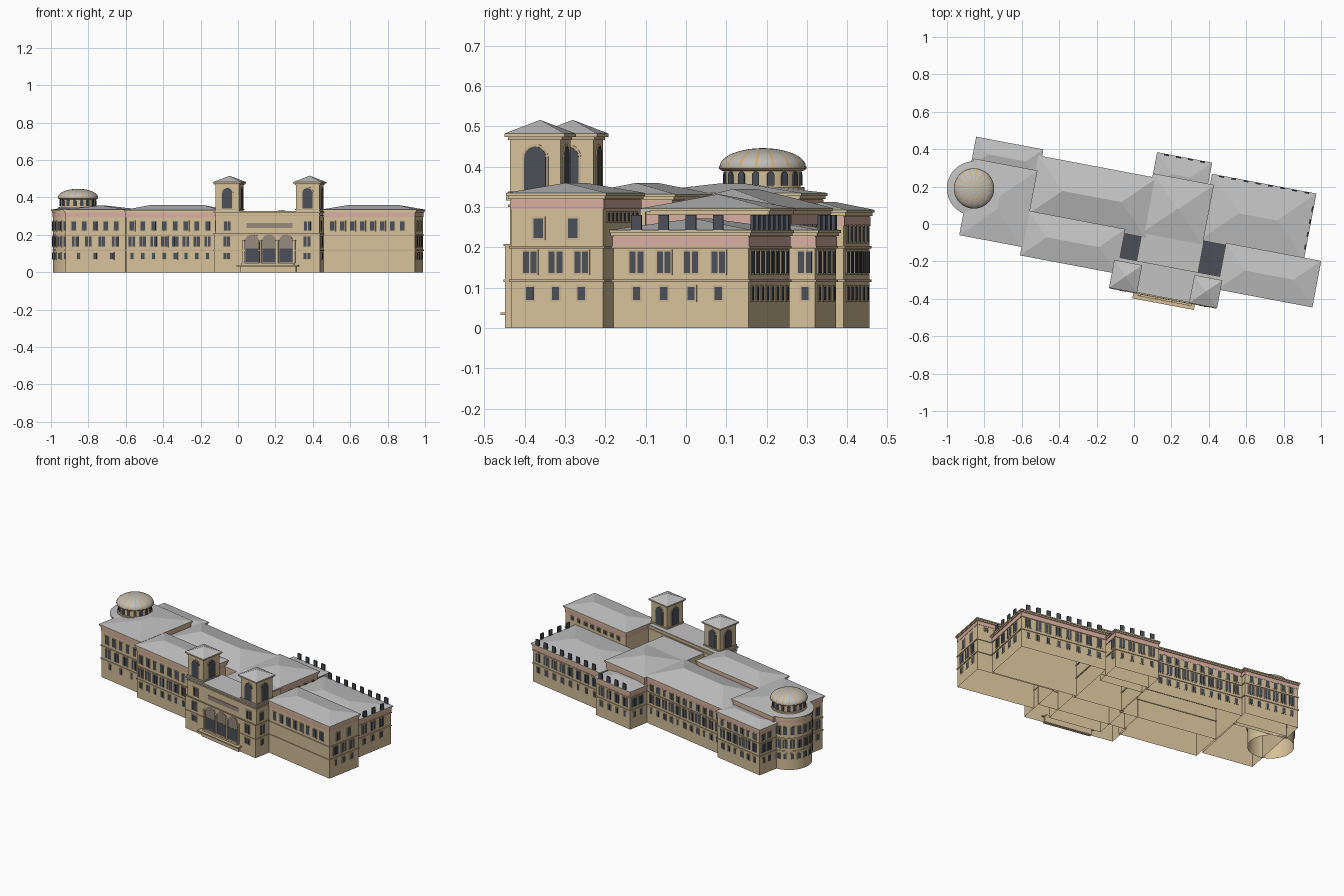
import bpy, bmesh, math
from mathutils import Vector

TURN = math.radians(-10.7)
cube = bpy.data.objects.get("Cube")
if cube:
    bpy.data.objects.remove(cube)


def material(name, r, g, b):
    m = bpy.data.materials.new(name)
    m.use_nodes = True
    m.diffuse_color = (r, g, b, 1)
    m.node_tree.nodes["Principled BSDF"].inputs["Base Color"].default_value = (r, g, b, 1)
    return m


WALL = material("sandstone", .67, .53, .32)
TRIM = material("trim stone", .58, .45, .28)
PINK = material("pink frieze", .68, .42, .35)
ROOF = material("grey roof", .54, .54, .54)
GLASS = material("dark glass", .07, .08, .095)
DOME = material("dome lead", .52, .51, .47)
RIB = material("dome rib", .66, .42, .18)
PANEL = material("shaded panel", .30, .25, .19)


def finish(name, bm, *mats):
    """Turn a bmesh into a named object, turned to the site angle."""
    bmesh.ops.recalc_face_normals(bm, faces=bm.faces)
    me = bpy.data.meshes.new(name)
    bm.to_mesh(me)
    bm.free()
    for m in mats:
        me.materials.append(m)
    ob = bpy.data.objects.new(name, me)
    ob.rotation_euler.z = TURN
    bpy.context.collection.objects.link(ob)
    return ob


def skin(bm, loops, first=True, last=True):
    """Skin a stack of matching loops, with optional end caps."""
    rows = [[bm.verts.new(p) for p in loop] for loop in loops]
    if first:
        bm.faces.new(rows[0][::-1])
    if last:
        bm.faces.new(rows[-1])
    for a, b in zip(rows, rows[1:]):
        for i in range(len(a)):
            j = (i + 1) % len(a)
            bm.faces.new((a[i], a[j], b[j], b[i]))


def rect(u0, u1, v0, v1, z, d=0):
    return [(u0 - d, v0 - d, z), (u1 + d, v0 - d, z), (u1 + d, v1 + d, z), (u0 - d, v1 + d, z)]


def solid(name, mat, *boxes, bottom=True):
    bm = bmesh.new()
    for *plan, z0, z1 in boxes:
        skin(bm, [rect(*plan, z0), rect(*plan, z1)], bottom)
    return finish(name, bm, mat)


def bands(name, mat, plan, d, *heights):
    """Raised string courses round a rectangular plan."""
    bm = bmesh.new()
    for z0, z1 in heights:
        skin(bm, [rect(*plan, z0), rect(*plan, z0, d), rect(*plan, z1, d), rect(*plan, z1)], False, False)
    return finish(name, bm, mat)


def plate(bm, p, n, w, z0, z1, depth=.005, arch=False):
    """Thin upright panel on a wall, with an optional round head."""
    n = Vector((n[0], n[1], 0))
    t = Vector((-n.y, n.x, 0))
    h = w / 2
    shape = [(-h, z0), (h, z0)]
    if arch:
        shape += [(h * math.cos(k * math.pi / 10), z1 - h + h * math.sin(k * math.pi / 10)) for k in range(11)]
    else:
        shape += [(h, z1), (-h, z1)]
    base = [Vector((p[0], p[1], z)) + t * s for s, z in shape]
    skin(bm, [[q + n * .0004 for q in base], [q + n * depth for q in base]])


def hip_roof(name, u0, u1, v0, v1, z, ridge):
    """Hipped roof with the ridge along the longer side."""
    bm = bmesh.new()
    h = min(u1 - u0, v1 - v0) / 2
    c = [bm.verts.new(p) for p in rect(u0, u1, v0, v1, z)]
    bm.faces.new(c[::-1])
    if u1 - u0 > v1 - v0:
        a, b = bm.verts.new((u0 + h, v0 + h, ridge)), bm.verts.new((u1 - h, v0 + h, ridge))
        loops = [(c[0], c[1], b, a), (c[1], c[2], b), (c[2], c[3], a, b), (c[3], c[0], a)]
    else:
        a, b = bm.verts.new((u0 + h, v0 + h, ridge)), bm.verts.new((u0 + h, v1 - h, ridge))
        loops = [(c[0], c[1], a), (c[1], c[2], b, a), (c[2], c[3], b), (c[3], c[0], a, b)]
    for f in loops:
        bm.faces.new(f)
    return finish(name, bm, ROOF)


INSET = .01
GROUND, MIDDLE, TOP = (.07, .102, .018, 1), (.137, .19, .015, 2), (.223, .272, .024, 1)
LOW_TOP, PROUD = (.215, .252, .022, 1), (.236, .28, .026, 1)
NORMAL = {"front": (0, -1), "right": (1, 0), "back": (0, 1), "left": (-1, 0)}


def window(glass, trim, p, n, row):
    z0, z1, w, count = row
    t = (-n[1], n[0])
    if row != PROUD:
        plate(trim, p, n, w * count * 1.2 + .006, z0 - .005, z1 + .005, .003)
    for k in range(count):
        s = (k - (count - 1) / 2) * w * 1.3
        plate(glass, (p[0] + t[0] * s, p[1] + t[1] * s), n, w, z0, z1, .008 if row == PROUD else .005)


def block(name, u0, u1, v0, v1, top, ridge, rows=()):
    """Wing with string courses, frieze, eaves, roof and rows of windows.
    Each row: (side, start, end, bays, window type)."""
    w = (u0 + INSET, u1 - INSET, v0 + INSET, v1 - INSET)
    solid(name + "_walls", WALL, (*w, 0, top - .01), bottom=False)
    bands(name + "_courses", TRIM, w, .004, (.114, .121), (.197, .203))
    bands(name + "_frieze", PINK, w, .002, (top - .04, top - .016))
    bands(name + "_cornice", WALL, w, .006, (top - .015, top - .007))
    solid(name + "_eaves", WALL, (u0, u1, v0, v1, top - .007, top))
    hip_roof(name + "_roof", u0, u1, v0, v1, top, ridge)
    glass, trim = bmesh.new(), bmesh.new()
    for side, a, b, bays, row in rows:
        for i in range(bays):
            s = a + (b - a) * (i + .5) / bays
            p = {"front": (s, w[2]), "back": (s, w[3]), "left": (w[0], s), "right": (w[1], s)}[side]
            window(glass, trim, p, NORMAL[side], row)
    finish(name + "_windows", glass, GLASS)
    finish(name + "_window_frames", trim, TRIM)


def storeys(side, a, b, bays, *kinds):
    return [(side, a, b, bays, k) for k in kinds]


# Wings
block("west_wing", -.907, -.56, -.232, .185, .335, .358,
      [("front", -.87, -.60, 3, GROUND), ("front", -.88, -.59, 4, MIDDLE), ("front", -.88, -.59, 5, TOP)]
      + storeys("left", -.21, -.10, 2, GROUND, MIDDLE, TOP))
block("northwest_wing", -.916, -.55, .14, .302, .293, .312,
      storeys("back", -.89, -.575, 6, GROUND, MIDDLE, LOW_TOP)
      + storeys("left", .19, .285, 2, GROUND, MIDDLE, LOW_TOP))
block("front_range", -.568, -.04, -.278, -.035, .332, .36,
      storeys("front", -.555, -.085, 8, GROUND, MIDDLE, TOP))
block("back_range", -.572, .075, -.06, .265, .297, .345,
      storeys("back", -.55, .05, 11, GROUND, MIDDLE, LOW_TOP))
block("central_hall", .05, .381, -.04, .285, .297, .332, storeys("right", .03, .27, 4, LOW_TOP))
block("north_pavilion", .05, .35, .2, .4, .243, .258,
      storeys("back", .07, .33, 4, GROUND, MIDDLE, PROUD)
      + storeys("right", .345, .385, 1, GROUND, MIDDLE) + storeys("left", .28, .385, 2, GROUND, MIDDLE))
block("northeast_wing", .36, .928, -.02, .341, .243, .272,
      storeys("back", .38, .91, 8, GROUND, MIDDLE, PROUD)
      + storeys("right", .015, .29, 4, GROUND, MIDDLE, PROUD))
block("southeast_wing", .502, 1.02, -.261, -.008, .335, .36,
      storeys("front", .535, .97, 8, TOP) + storeys("right", -.225, -.05, 2, TOP)
      + storeys("right", -.235, -.04, 3, GROUND, MIDDLE)
      + storeys("back", .55, .98, 8, (.265, .285, .02, 1)))

# Entrance front and courtyards
LOWER, UPPER = (-.063, .513, -.36, -.2), (-.058, .508, -.348, -.195)
solid("entrance_walls", WALL, (*UPPER, .2, .318), (*LOWER, 0, .205), (.05, .385, -.3, -.03, 0, .29), bottom=False)
bands("entrance_lower_courses", TRIM, LOWER, .003, (.114, .120), (.203, .209))
bands("entrance_upper_course", TRIM, UPPER, .004, (.30, .306))
solid("entrance_cornice", WALL, (-.066, .516, -.357, -.19, .316, .325))
solid("entrance_roof", ROOF, (-.064, .514, -.355, -.192, .322, .328), (.05, .383, -.3, -.02, .288, .297))
solid("courtyard_floors", GLASS, (-.056, .052, -.2, -.04, .19, .2), (.38, .508, -.2, -.02, .19, .2))
solid("entrance_steps", WALL, (.08, .385, -.372, -.35, 0, .032), (.065, .4, -.392, -.35, .032, .039),
      (.09, .375, -.374, -.35, .039, .05))

# Loggia of three arches
rim, panel, glass = bmesh.new(), bmesh.new(), bmesh.new()
for i in range(3):
    u = .145 + i * .092
    plate(rim, (u, -.36), (0, -1), .086, .05, .206, .0015, True)
    plate(panel, (u, -.36), (0, -1), .078, .05, .201, .003, True)
    plate(glass, (u, -.36), (0, -1), .07, .055, .128, .004)
finish("loggia_arch_rims", rim, PINK)
finish("loggia_glass", glass, GLASS)
plate(panel, (.238, -.348), (0, -1), .25, .237, .263, .003)
finish("loggia_panels", panel, PANEL)
solid("loggia_columns", WALL, *[(.099 + i * .092 - r, .099 + i * .092 + r, -.365 - r, -.358, z0, z1)
                                for i in range(4) for r, z0, z1 in ((.005, .05, .17), (.008, .165, .173))])

# Twin towers
glass, trim = bmesh.new(), bmesh.new()
for label, cu in (("west", .008), ("east", .444)):
    cv, h = -.284, .064
    shaft = (cu - h, cu + h, cv - h, cv + h)
    roof = (cu - .076, cu + .076, cv - .076, cv + .076)
    solid(label + "_tower_shaft", WALL, (*shaft, .31, .474))
    bands(label + "_tower_bands", TRIM, shaft, .004, (.332, .339), (.466, .474))
    solid(label + "_tower_eaves", WALL, (*roof, .474, .482))
    hip_roof(label + "_tower_roof", *roof, .482, .516)
    for n in NORMAL.values():
        p = (cu + n[0] * h, cv + n[1] * h)
        plate(trim, p, n, .066, .342, .456, .003, True)
        plate(glass, p, n, .054, .342, .45, .005, True)
    for row, v in ((GROUND, -.36), (MIDDLE, -.36), (TOP, -.348)):
        window(glass, trim, (cu, v), (0, -1), (row[0], row[1], .016, 2))
for row, plan in ((GROUND, LOWER), (MIDDLE, LOWER), (TOP, UPPER)):
    window(glass, trim, (plan[1], -.305), (1, 0), row)
    window(glass, trim, (plan[0], -.317), (-1, 0), row)
finish("tower_windows", glass, GLASS)
finish("tower_window_frames", trim, TRIM)


# Rotunda and dome
RU, RV, R = -.876, .028, .133


def lathe(name, profile, *mats, rib=0, segs=64, caps=True):
    bm = bmesh.new()
    skin(bm, [[(RU + r * math.cos(math.tau * k / segs), RV + r * math.sin(math.tau * k / segs), z)
               for k in range(segs)] for r, z in profile], caps, caps)
    if rib:
        for f in bm.faces:
            c = f.calc_center_median()
            k = int(math.atan2(c.y - RV, c.x - RU) % math.tau / math.tau * segs)
            f.material_index = int(k % rib == 0 and len(f.verts) == 4)
    ob = finish(name, bm, *mats)
    bpy.ops.object.select_all(action="DESELECT")
    ob.select_set(True)
    bpy.context.view_layer.objects.active = ob
    bpy.ops.object.shade_smooth_by_angle(angle=math.radians(30))


def lathe_band(name, mat, d, z0, z1):
    lathe(name, [(R, z0), (R + d, z0), (R + d, z1), (R, z1)], mat, caps=False)


lathe("rotunda_wall", [(R, 0), (R, .325)], WALL, caps=False)
lathe_band("rotunda_lower_course", TRIM, .004, .114, .121)
lathe_band("rotunda_upper_course", TRIM, .004, .197, .203)
lathe_band("rotunda_frieze", PINK, .002, .295, .319)
lathe("rotunda_eaves", [(R + .006, .319), (R + .006, .328), (R + .012, .328), (R + .012, .335)], WALL)
lathe("rotunda_roof", [(R + .01, .335), (.1, .342)], ROOF)
lathe("drum", [(.103, .335), (.103, .35), (.094, .35), (.094, .396)], WALL)
lathe("drum_cornice", [(.1, .389), (.108, .395), (.108, .4)], TRIM)
dome_profile = [(.107 * math.cos(math.radians(a)), .4 + .046 * math.sin(math.radians(a))) for a in range(0, 90, 8)]
lathe("dome", dome_profile, DOME, RIB, rib=5, segs=80)
glass, trim = bmesh.new(), bmesh.new()
for i in range(9):
    a = math.radians(108 + i * 18)
    n = (math.cos(a), math.sin(a))
    for row in (GROUND, (.137, .19, .012, 2), TOP):
        window(glass, trim, (RU + R * n[0], RV + R * n[1]), n, row)
for i in range(16):
    a = math.tau * i / 16
    n = (math.cos(a), math.sin(a))
    plate(glass, (RU + .094 * n[0], RV + .094 * n[1]), n, .018, .353, .388, .004, True)
finish("rotunda_windows", glass, GLASS)
finish("rotunda_window_frames", trim, TRIM)
